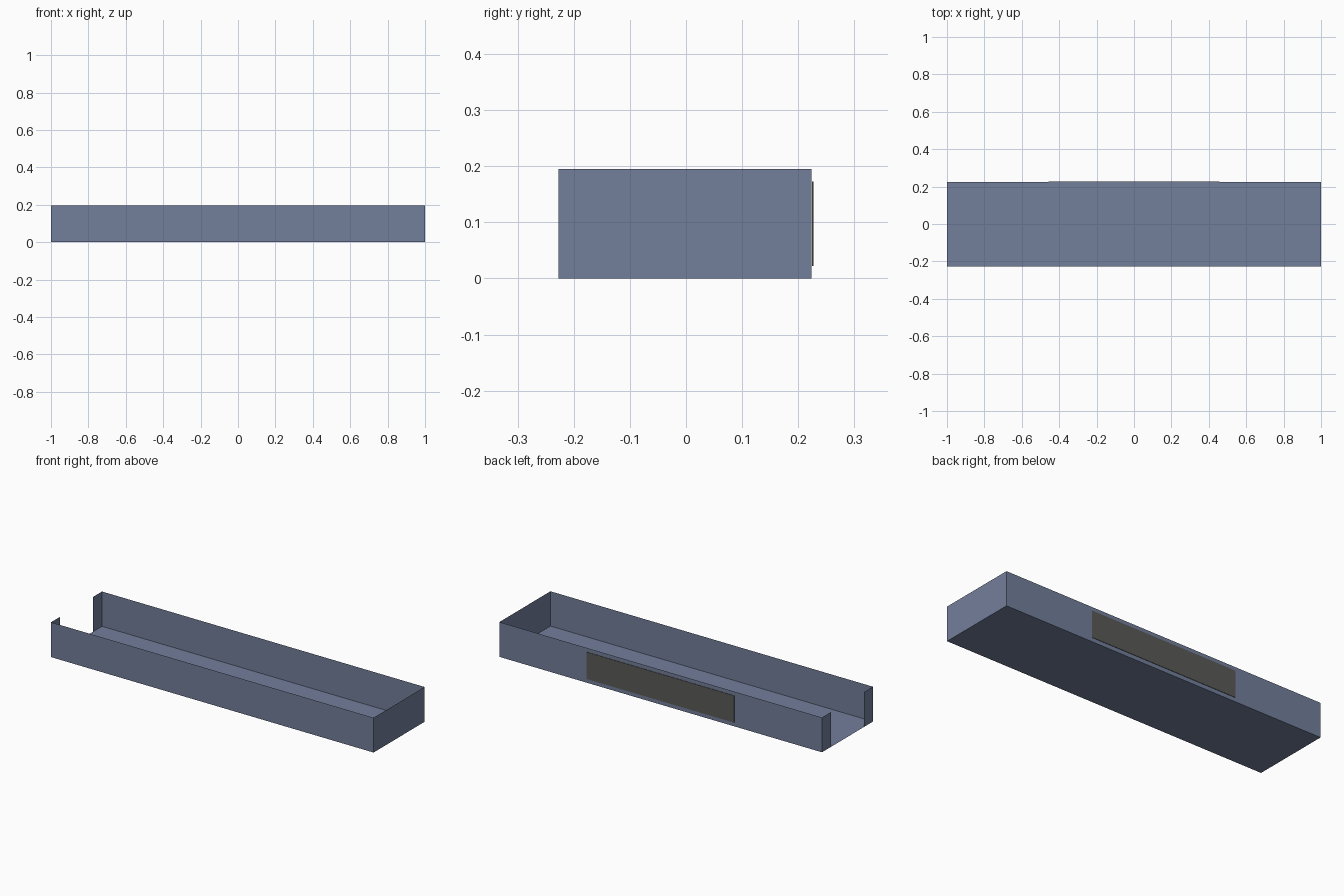
import bpy, bmesh

if "Cube" in bpy.data.objects:
    bpy.data.objects.remove(bpy.data.objects["Cube"])

X, Y0, Y1, H = 1.0, -0.2275, 0.224, 0.195   # tray half length, front, back, height
LIP = 0.08                                  # width of the stubs beside the end opening


def material(name, rgb):
    m = bpy.data.materials.new(name)
    m.diffuse_color = (*rgb, 1.0)
    m.use_nodes = True
    m.node_tree.nodes["Principled BSDF"].inputs["Base Color"].default_value = m.diffuse_color
    return m


def finish(name, bm, mat):
    me = bpy.data.meshes.new(name)
    bm.to_mesh(me)
    bm.free()
    me.materials.append(mat)
    ob = bpy.data.objects.new(name, me)
    bpy.context.collection.objects.link(ob)
    return ob


blue = material("slate blue", (0.171, 0.209, 0.325))
grey = material("dark grey", (0.102, 0.102, 0.098))

# Open sheet tray: floor plus upright walls following a plan outline
bm = bmesh.new()
outline = [(-X, Y0 + LIP), (-X, Y0), (X, Y0), (X, Y1), (-X, Y1), (-X, Y1 - LIP)]
low = [bm.verts.new((x, y, 0)) for x, y in outline]
high = [bm.verts.new((x, y, H)) for x, y in outline]
bm.faces.new(low[::-1])
for i in range(len(outline) - 1):
    bm.faces.new((low[i], low[i + 1], high[i + 1], high[i]))
finish("tray", bm, blue)

# Thin plate on the back wall
bm = bmesh.new()
bmesh.ops.create_cube(bm, size=1)
bmesh.ops.scale(bm, vec=(0.914, 0.0025, 0.151), verts=bm.verts)
bmesh.ops.translate(bm, vec=(0, 0.22625, 0.0975), verts=bm.verts)
finish("back_plate", bm, grey)
